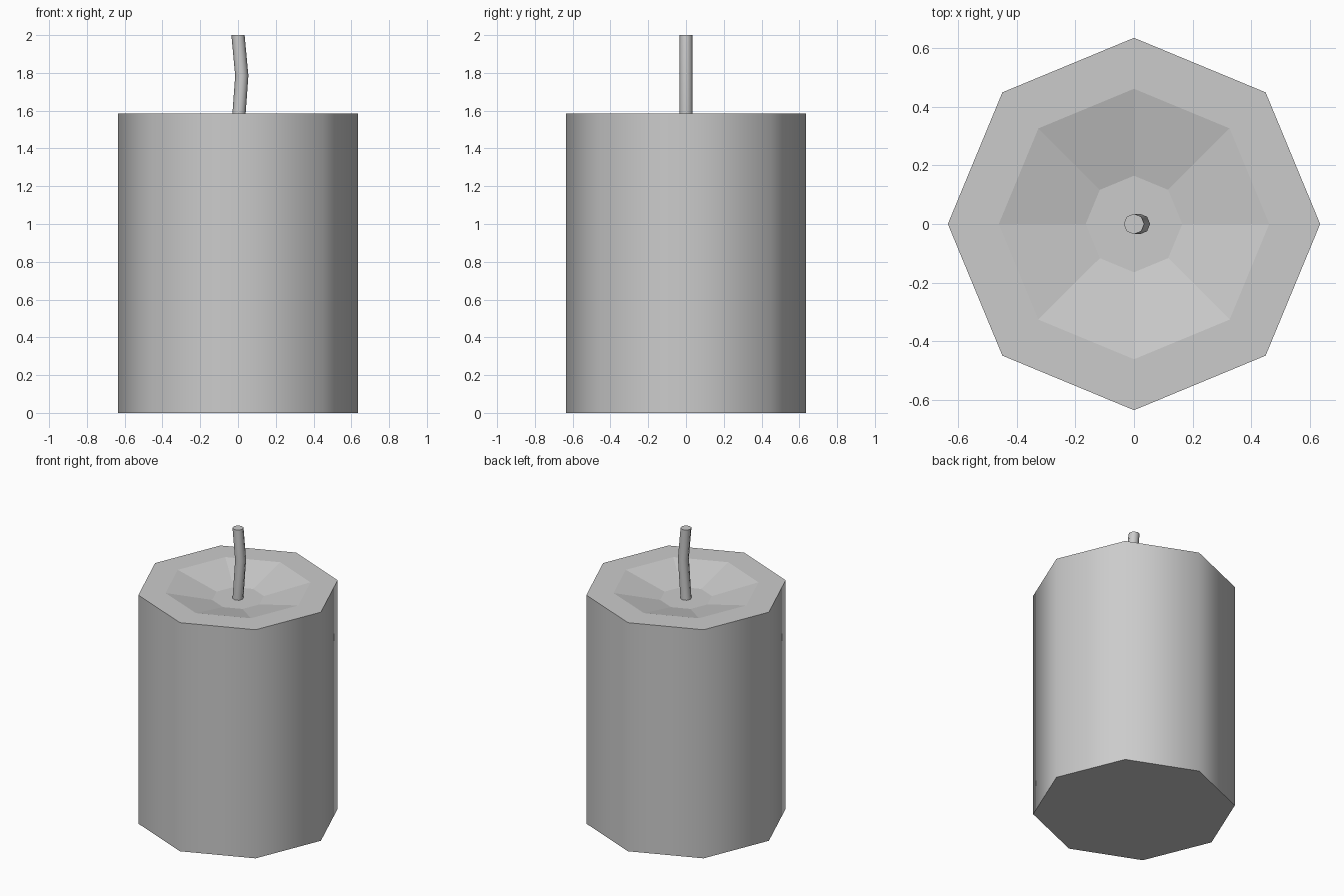
import bpy
import bmesh
from math import cos, sin, tau

cube = bpy.data.objects.get("Cube")
if cube:
    bpy.data.objects.remove(cube, do_unlink=True)

SIDES = 8

grey = bpy.data.materials.new("plain grey")
grey.use_nodes = True
COLOUR = (0.6, 0.6, 0.6, 1)
grey.diffuse_color = COLOUR
grey.node_tree.nodes["Principled BSDF"].inputs["Base Color"].default_value = COLOUR


def octagon_stack(name, rings, smooth_bands):
    """Join octagonal rings (centre x, radius, z) from bottom to top and cap both ends."""
    bm = bmesh.new()
    loops = [[bm.verts.new((x + r * cos(tau * i / SIDES), r * sin(tau * i / SIDES), z))
              for i in range(SIDES)] for x, r, z in rings]
    for band, (low, high) in enumerate(zip(loops, loops[1:])):
        for i in range(SIDES):
            j = (i + 1) % SIDES
            face = bm.faces.new((low[i], low[j], high[j], high[i]))
            face.smooth = band in smooth_bands
    bm.faces.new(loops[0][::-1])
    bm.faces.new(loops[-1])
    # Keep crisp borders between smooth sides and flat faces
    for edge in bm.edges:
        edge.smooth = all(f.smooth for f in edge.link_faces)
    mesh = bpy.data.meshes.new(name)
    bm.to_mesh(mesh)
    bm.free()
    mesh.materials.append(grey)
    obj = bpy.data.objects.new(name, mesh)
    bpy.context.collection.objects.link(obj)
    return obj


# Wax body: smooth wall, flat rim and a shallow faceted dish
octagon_stack("candle_body",
              [(0, 0.636, 0), (0, 0.636, 1.585), (0, 0.462, 1.585), (0, 0.165, 1.513)],
              smooth_bands={0})

# Wick: thin rod with a slight bend, rising from the dish floor
octagon_stack("wick",
              [(0, 0.035, 1.51), (0.02, 0.035, 1.785), (0, 0.035, 2.0)],
              smooth_bands={0, 1})
